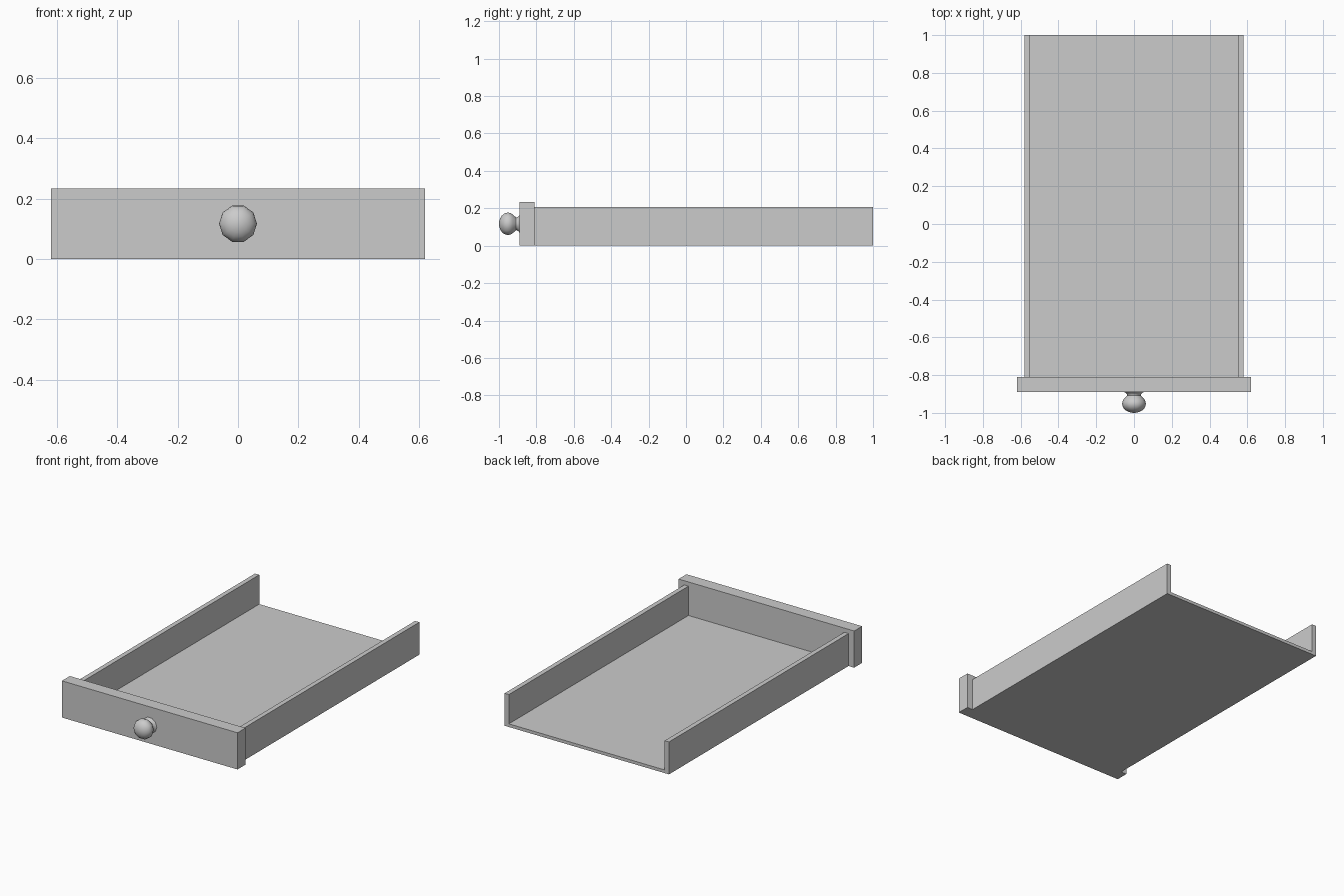
import bpy, bmesh
from math import sin, cos, pi

if "Cube" in bpy.data.objects:
    bpy.data.objects.remove(bpy.data.objects["Cube"])


def box(name, x0, x1, y0, y1, z0, z1):
    bm = bmesh.new()
    bmesh.ops.create_cube(bm, size=1)
    for v in bm.verts:
        v.co = (x1 if v.co.x > 0 else x0,
                y1 if v.co.y > 0 else y0,
                z1 if v.co.z > 0 else z0)
    me = bpy.data.meshes.new(name)
    bm.to_mesh(me)
    bm.free()
    ob = bpy.data.objects.new(name, me)
    bpy.context.collection.objects.link(ob)
    return ob


# Drawer tray: front panel, floor and two sides, open at the back
box("front_panel", -0.62, 0.62, -0.89, -0.81, 0, 0.234)
box("floor", -0.55, 0.55, -0.81, 1, 0, 0.02)
for name, s in (("left_side", -1), ("right_side", 1)):
    xs = sorted((s * 0.55, s * 0.58))
    box(name, xs[0], xs[1], -0.81, 1, 0, 0.207)

# Knob: ten-sided lathe of a flattened ball with a flared neck, along y
SIDES, CZ = 10, 0.117
profile = [(-0.952 - 0.048 * cos(a), 0.063 * sin(a))
           for a in (pi * i / 12 for i in range(1, 10))]
profile += [(-0.908, 0.036), (-0.902, 0.037), (-0.896, 0.042), (-0.89, 0.05)]
bm = bmesh.new()
rings = [[bm.verts.new((r * cos(2 * pi * k / SIDES), y, CZ + r * sin(2 * pi * k / SIDES)))
          for k in range(SIDES)] for y, r in profile]
tip = bm.verts.new((0, -1, CZ))
for k in range(SIDES):
    n = (k + 1) % SIDES
    bm.faces.new((tip, rings[0][k], rings[0][n]))
    for a, b in zip(rings, rings[1:]):
        bm.faces.new((a[k], b[k], b[n], a[n]))
bm.faces.new(rings[-1])
bmesh.ops.recalc_face_normals(bm, faces=bm.faces)
me = bpy.data.meshes.new("knob")
bm.to_mesh(me)
bm.free()
knob = bpy.data.objects.new("knob", me)
bpy.context.collection.objects.link(knob)
bpy.context.view_layer.objects.active = knob
knob.select_set(True)
bpy.ops.object.shade_smooth_by_angle(angle=0.7)
